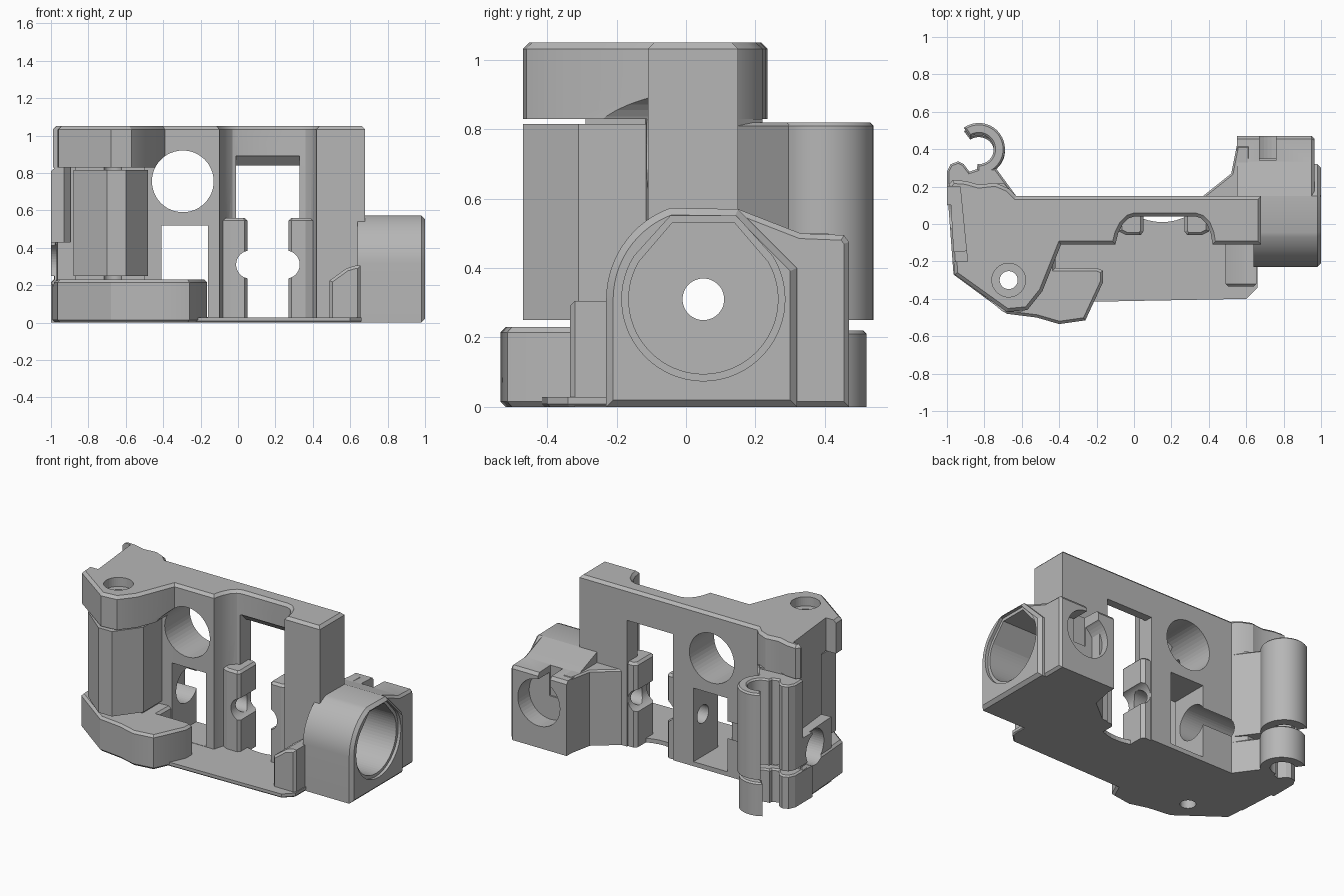
import bpy, bmesh
from math import cos, sin, radians

cube = bpy.data.objects.get("Cube")
if cube:
    bpy.data.objects.remove(cube, do_unlink=True)

grey = bpy.data.materials.new("plain grey")
grey.use_nodes = True
grey.diffuse_color = (0.47, 0.47, 0.47, 1)
grey.node_tree.nodes["Principled BSDF"].inputs["Base Color"].default_value = (0.47, 0.47, 0.47, 1)

AXES = {"x": lambda a, b, h: (h, a, b),
        "y": lambda a, b, h: (a, h, b),
        "z": lambda a, b, h: (a, b, h)}


def prism(name, pts, axis, lo, hi, cuts=(), rim_lo=0, rim_hi=0):
    """Extrude an outline along an axis, chamfer its end rims, subtract the cutters."""
    bm = bmesh.new()
    place = AXES[axis]
    caps = [[bm.verts.new(place(a, b, h)) for a, b in pts] for h in (lo, hi)]
    faces = [bm.faces.new(c) for c in caps]
    n = len(pts)
    for i in range(n):
        j = (i + 1) % n
        bm.faces.new((caps[0][i], caps[0][j], caps[1][j], caps[1][i]))
    bmesh.ops.recalc_face_normals(bm, faces=bm.faces[:])
    rims = [(list(f.edges), w) for f, w in zip(faces, (rim_lo, rim_hi))]
    for edges, w in rims:
        if w:
            bmesh.ops.bevel(bm, geom=edges, offset=w, segments=1, affect='EDGES')
    mesh = bpy.data.meshes.new(name)
    bm.to_mesh(mesh)
    bm.free()
    mesh.materials.append(grey)
    ob = bpy.data.objects.new(name, mesh)
    bpy.context.scene.collection.objects.link(ob)
    for c in cuts:
        mod = ob.modifiers.new(c.name, 'BOOLEAN')
        mod.operation = 'DIFFERENCE'
        mod.solver = 'EXACT'
        mod.object = c
    return ob


def cutter(name, pts, axis, lo, hi):
    ob = prism(name, pts, axis, lo, hi)
    ob.hide_render = True
    ob.display_type = 'WIRE'
    ob.hide_set(True)
    return ob


def arc(cx, cy, r, a0=0, a1=352.5, n=48):
    return [(cx + r * cos(radians(a0 + (a1 - a0) * i / (n - 1))),
             cy + r * sin(radians(a0 + (a1 - a0) * i / (n - 1)))) for i in range(n)]


def rect(a0, a1, b0, b1):
    return [(a0, b0), (a1, b0), (a1, b1), (a0, b1)]


# Cutters: openings, bores and recesses
ROD = (0.05, 0.31)
SCREW = (-0.67, -0.3)
round_hole = cutter("round_hole", arc(-0.295, 0.755, 0.165), "y", -0.7, 0.4)
square_window = cutter("square_window", rect(-0.41, -0.16, 0.03, 0.52), "y", -0.2, 0.4)
main_window = cutter("main_window", rect(-0.01, 0.33, -0.1, 0.84), "y", -0.2, 0.4)
lintel_slope = cutter("lintel_slope", [(-0.1, 0.8), (0.045, 0.895), (0.1, 0.835), (0.1, 0.7), (-0.1, 0.7)],
                      "x", -0.01, 0.33)
rod_hole = cutter("rod_hole", arc(*ROD, 0.06), "x", -0.3, 1.2)
rod_bore = cutter("rod_bore", arc(*ROD, 0.115), "x", -1.2, -0.3)
screw_hole = cutter("screw_hole", arc(*SCREW, 0.048), "z", -0.1, 1.2)
screw_seat = cutter("screw_seat", arc(*SCREW, 0.09), "z", 0.99, 1.2)
side_recess = cutter("side_recess", [(-1.1, 0.2), (-0.93, 0.2), (-0.89, -0.2), (-1.1, -0.2)], "z", 0.43, 1.2)
socket = cutter("socket", arc(*ROD, 0.215, 150, 390) + [(0.14, 0.53), (-0.04, 0.53)], "x", 0.7, 1.2)
socket_lip = cutter("socket_lip", arc(*ROD, 0.235, 148, 392) + [(0.145, 0.55), (-0.045, 0.55)], "x", 0.98, 1.2)
rear_bore = cutter("rear_bore", arc(0.755, 0.3, 0.155), "y", 0.35, 0.6)
rear_slot = cutter("rear_slot", rect(0.67, 0.76, 0.3, 0.7), "y", 0.34, 0.6)
plate_arc = cutter("plate_arc", arc(0.15, 0.303, 0.293), "z", -0.1, 0.2)

# Main wall with the arched front pocket
pocket = [(-0.1, -0.11), (-0.085, -0.05), (-0.06, 0), (-0.03, 0.03), (0, 0.04),
          (0.33, 0.04), (0.36, 0.03), (0.39, 0), (0.41, -0.05), (0.42, -0.11)]
right_end = [(0.68, -0.11), (0.68, 0.15), (-0.63, 0.15)]
prism("upper_body", [(-0.99, 0.21), (-0.96, -0.27), (-0.68, -0.47), (-0.57, -0.46),
                     (-0.49, -0.36), (-0.39, -0.11)] + pocket + right_end
      + [(-0.67, 0.19), (-0.74, 0.22), (-0.83, 0.21), (-0.9, 0.23), (-0.97, 0.235)],
      "z", 0.83, 1.05, [round_hole, main_window, lintel_slope, screw_hole, screw_seat, side_recess],
      rim_hi=0.018)
prism("lower_wall", [(-0.985, 0.2), (-0.965, -0.15), (-0.4, -0.11)] + pocket + right_end
      + [(-0.7, 0.22)],
      "z", 0, 0.83, [round_hole, square_window, main_window, rod_hole, rod_bore, side_recess])

# Rod clips on both sides of the tall window
for name, s in (("rod_clip_right", 1), ("rod_clip_left", -1)):
    def mx(x):
        return 0.16 + s * (x - 0.16)
    notch = cutter(name + "_notch", arc(mx(0.065), 0.31, 0.075), "y", -0.3, 0.4)
    prism(name, [(mx(-0.08), -0.04), (mx(-0.04), -0.06), (mx(0.035), -0.06), (mx(0.05), -0.04),
                 (mx(0.05), 0.12), (mx(0.03), 0.14), (mx(-0.08), 0.14)],
          "z", 0, 0.56, [rod_hole, notch], rim_hi=0.015)

# Left end: base with arm, pillar and its thin spacers
prism("base_arm", [(-1, 0.2), (-0.965, -0.27), (-0.68, -0.48), (-0.52, -0.5), (-0.4, -0.535),
                   (-0.26, -0.515), (-0.165, -0.31), (-0.165, -0.25), (-0.2, -0.235),
                   (-0.42, -0.235), (-0.41, 0.15), (-0.63, 0.15), (-0.75, 0.27)],
      "z", 0, 0.23, [rod_bore, screw_hole], rim_lo=0.015, rim_hi=0.015)
prism("pillar", [(-0.88, -0.1), (-0.88, -0.32), (-0.7, -0.47), (-0.6, -0.47), (-0.48, -0.31), (-0.48, -0.1)],
      "z", 0.25, 0.815, [screw_hole])
prism("pillar_spacer", rect(-0.87, -0.5, -0.29, -0.08), "z", 0.2, 0.85, [screw_hole])

# Cable hook at the rear left corner
hook = arc(-0.83, 0.4, 0.14, 125, -95, 32) + arc(-0.83, 0.4, 0.08, -95, 125, 24)
for name, lo, hi in (("hook", 0.25, 0.82), ("lower_hook", 0, 0.22)):
    scale = [(x, y if hi > 0.5 else 0.26 + (y - 0.26) * 0.93) for x, y in hook]
    prism(name, scale, "z", lo, hi, rim_hi=0.01)
    prism(name + "_root", [(-1, 0.1), (-0.63, 0.15), (-0.74, 0.3), (-0.82, 0.3), (-0.88, 0.28),
                           (-0.91, 0.32), (-0.94, 0.335), (-0.98, 0.32), (-1, 0.28)],
          "z", lo, hi, [rod_bore, side_recess], rim_hi=0.01)

# Thin floor plate
prism("floor_plate", [(-0.45, -0.42), (0.6, -0.4), (0.66, -0.34), (0.66, 0.15), (-0.16, 0.15),
                      (-0.2, 0.1), (-0.41, 0), (-0.45, 0)],
      "z", 0, 0.028, [plate_arc], rim_lo=0.008)

# Right end: rod housing, rear clamp and front step
prism("rod_housing", [(-0.23, 0), (0.32, 0), (0.32, 0.4), (0.15, 0.57)] + arc(0.05, 0.31, 0.28, 110, 180, 14),
      "x", 0.64, 1, [rod_hole, socket, socket_lip], rim_hi=0.02)
prism("rear_clamp", [(-0.05, 0), (0.47, 0), (0.47, 0.475), (0.455, 0.495), (0.33, 0.5), (0.15, 0.57), (-0.05, 0.57)],
      "x", 0.55, 0.965, [rod_hole, socket, rear_bore, rear_slot], rim_hi=0.015)
prism("rear_gusset", [(0.37, 0.1), (0.37, 0.15), (0.52, 0.27), (0.55, 0.42), (0.62, 0.42), (0.62, 0.1)],
      "z", 0, 0.5, [rod_hole], rim_hi=0.01)
prism("front_step", [(0.49, 0), (0.655, 0), (0.655, 0.305), (0.63, 0.305), (0.58, 0.29), (0.49, 0.225)],
      "y", -0.335, -0.05, rim_lo=0.015)

# Smooth the round surfaces, keep edges crisp
bpy.ops.object.select_all(action='DESELECT')
for ob in bpy.context.scene.objects:
    if ob.type == 'MESH' and not ob.hide_render and grey.name in ob.data.materials:
        ob.select_set(True)
        bpy.context.view_layer.objects.active = ob
bpy.ops.object.shade_smooth_by_angle(angle=radians(25))
